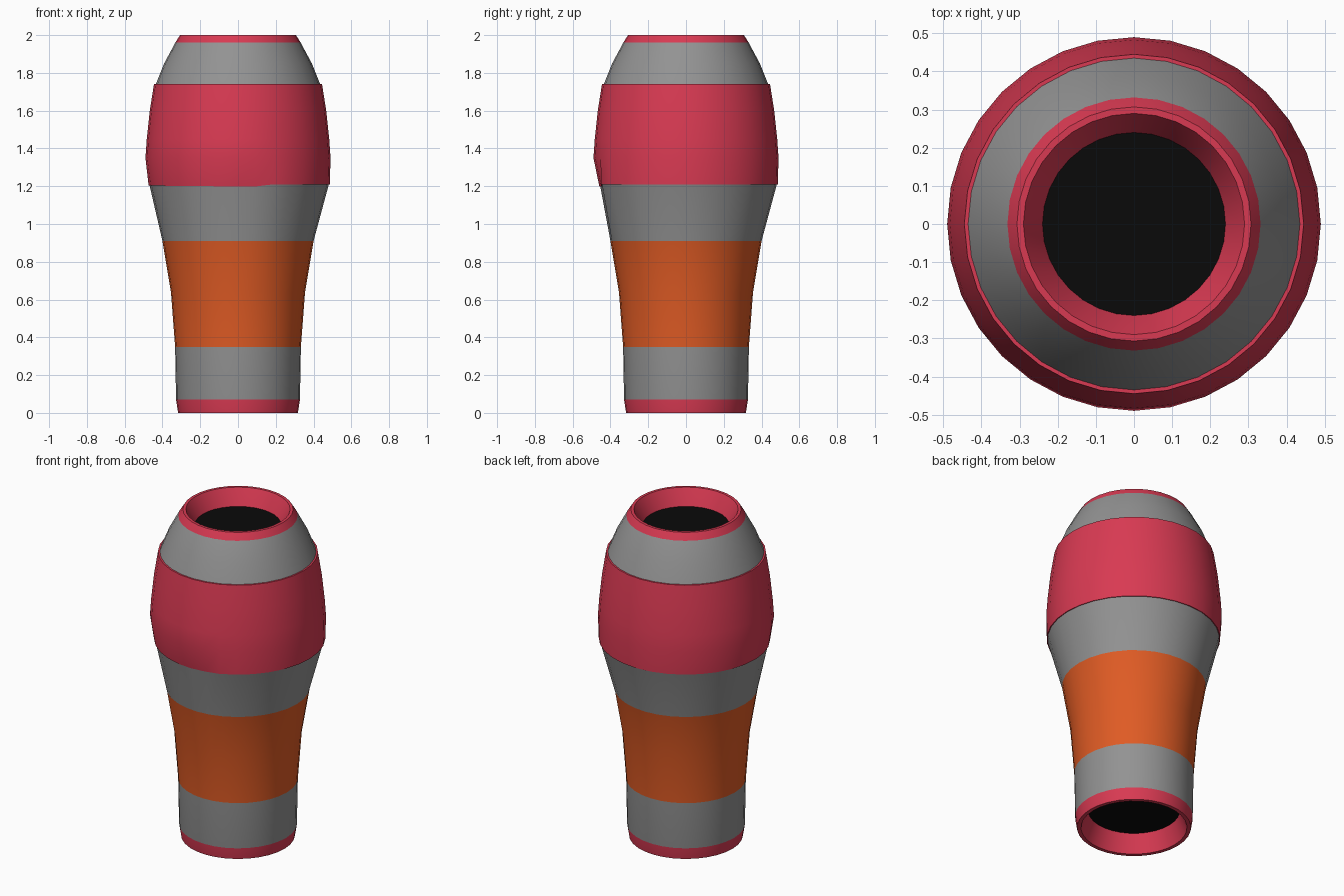
import bpy
import bmesh
from math import cos, sin, pi, radians

SIDES = 32
SEAM_Z = 1.21          # height where the band overhangs the body
DENT = 0.029           # depth of the dent in the front of that seam

cube = bpy.data.objects.get("Cube")
if cube:
    bpy.data.objects.remove(cube, do_unlink=True)


def material(name, rgb):
    mat = bpy.data.materials.new(name)
    mat.use_nodes = True
    color = (*rgb, 1.0)
    mat.diffuse_color = color
    mat.node_tree.nodes["Principled BSDF"].inputs["Base Color"].default_value = color
    return mat


RED = material("red", (0.69, 0.042, 0.085))
GREY = material("grey", (0.29, 0.29, 0.29))
ORANGE = material("orange", (0.74, 0.105, 0.018))
BLACK = material("black", (0.003, 0.003, 0.003))


def ring_point(radius, z, step):
    """Point on a ring; the seam ring is pressed in, fading clockwise from the front."""
    angle = 2 * pi * step / SIDES
    if abs(z - SEAM_Z) < 0.001:
        away = (radians(-78.75) - angle) % (2 * pi)
        if away > 2 * pi - 0.001:
            away = 0
        press = max(0, 1 - away / pi)
        radius -= DENT * press
        z -= 0.012 * press
    return radius * cos(angle), radius * sin(angle), z


def finish(name, bm, mats):
    mesh = bpy.data.meshes.new(name)
    bm.to_mesh(mesh)
    bm.free()
    for mat in mats:
        mesh.materials.append(mat)
    obj = bpy.data.objects.new(name, mesh)
    bpy.context.collection.objects.link(obj)
    bpy.ops.object.select_all(action="DESELECT")
    obj.select_set(True)
    bpy.context.view_layer.objects.active = obj
    bpy.ops.object.shade_smooth_by_angle(angle=radians(38))
    return obj


def lathe(name, profile):
    """Revolve (radius, z, material of the strip above) points."""
    bm = bmesh.new()
    mats = []
    rings = [[bm.verts.new(ring_point(r, z, i)) for i in range(SIDES)]
             for r, z, _ in profile]
    for low, high, (_, _, mat) in zip(rings, rings[1:], profile):
        if mat not in mats:
            mats.append(mat)
        for i in range(SIDES):
            j = (i + 1) % SIDES
            face = bm.faces.new((low[i], low[j], high[j], high[i]))
            face.material_index = mats.index(mat)
    return finish(name, bm, mats)


def disc(name, radius, z, up):
    bm = bmesh.new()
    verts = [bm.verts.new(ring_point(radius, z, i)) for i in range(SIDES)]
    bm.faces.new(verts if up else verts[::-1])
    return finish(name, bm, [BLACK])


# Lower body: recessed foot rim, grey sleeve, orange stripe, grey flare
lathe("lower_body", [
    (0.255, 0.11, RED), (0.295, 0.0, RED), (0.317, 0.0, RED),
    (0.328, 0.07, GREY), (0.333, 0.35, ORANGE), (0.355, 0.64, ORANGE),
    (0.40, 0.91, GREY), (0.481, SEAM_Z, GREY)])

# Wide red band with small overhanging lips
lathe("wide_band", [
    (0.475, SEAM_Z, RED), (0.486, SEAM_Z, RED), (0.490, 1.35, RED),
    (0.483, 1.45, RED), (0.467, 1.60, RED), (0.445, 1.74, RED),
    (0.43, 1.74, RED)])

# Grey shoulder ending in a red rim that slopes inward
lathe("shoulder_and_rim", [
    (0.437, 1.735, GREY), (0.391, 1.85, GREY), (0.332, 1.96, RED),
    (0.307, 2.0, RED), (0.29, 2.0, RED), (0.24, 1.905, RED),
    (0.238, 1.90, RED)])

# Dark openings
disc("top_opening", 0.24, 1.905, True)
disc("bottom_opening", 0.255, 0.11, False)
